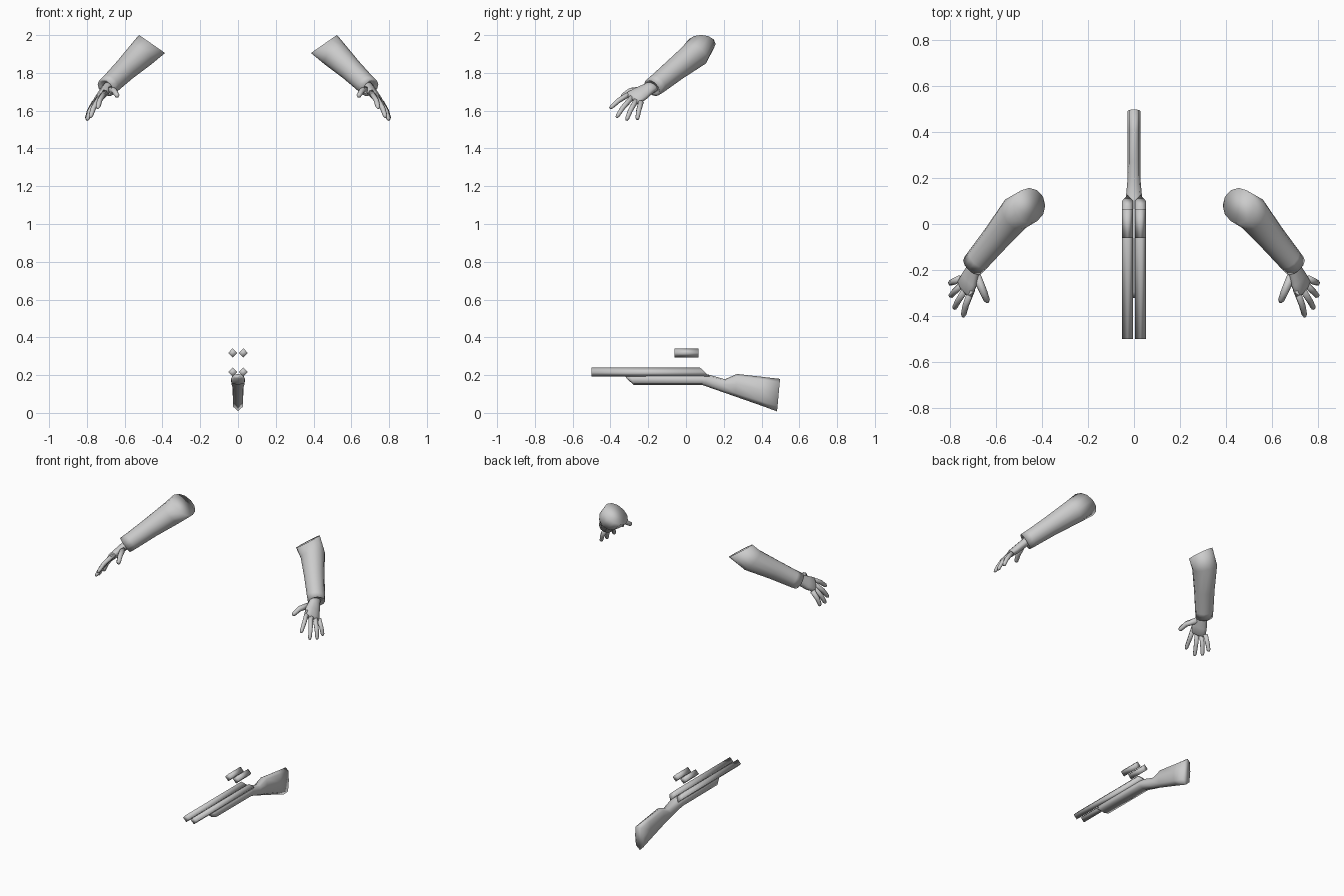
import bpy, bmesh, math
from mathutils import Vector as V

if "Cube" in bpy.data.objects:
    bpy.data.objects.remove(bpy.data.objects["Cube"])

grey = bpy.data.materials.new("plain grey")
grey.diffuse_color = (0.6, 0.6, 0.6, 1)
grey.use_nodes = True
grey.node_tree.nodes["Principled BSDF"].inputs["Base Color"].default_value = grey.diffuse_color


def loft(name, rings):
    """Skin a list of equal-length point rings, closed at both ends."""
    bm = bmesh.new()
    loops = [[bm.verts.new(p) for p in r] for r in rings]
    n = len(loops[0])
    for a, b in zip(loops, loops[1:]):
        for i in range(n):
            j = (i + 1) % n
            bm.faces.new((a[i], a[j], b[j], b[i]))
    bm.faces.new(loops[0])
    bm.faces.new(loops[-1])
    bmesh.ops.recalc_face_normals(bm, faces=bm.faces)
    me = bpy.data.meshes.new(name)
    bm.to_mesh(me)
    bm.free()
    me.materials.append(grey)
    me.shade_smooth()
    ob = bpy.data.objects.new(name, me)
    bpy.context.collection.objects.link(ob)
    return ob


def ring(centre, normal, side, ru, rv, sides, flip):
    """Ellipse round centre; ru along side, rv across it."""
    n = V(normal).normalized()
    u = V(side) - n * V(side).dot(n)
    u.normalize()
    v = n.cross(u)
    pts = []
    for i in range(sides):
        a = 2 * math.pi * i / sides
        p = V(centre) + u * ru * math.cos(a) + v * rv * math.sin(a)
        pts.append((p.x * flip, p.y, p.z))
    return pts


# ---- Gun: stock and fore-end in one skin ----
HALF = [(0, 1), (.75, .9), (1, .55), (.95, .15), (0, 0)]
SECTION = HALF + [(-x, t) for x, t in HALF[3:0:-1]]
# top y, top z, bottom y, bottom z, half width
BODY = [(-.322, .195, -.316, .183, .020), (-.295, .206, -.276, .148, .036),
        (.09, .206, .085, .148, .037), (.115, .204, .10, .143, .036),
        (.206, .178, .18, .115, .028), (.27, .206, .26, .087, .028),
        (.41, .19, .40, .038, .028), (.498, .180, .482, .008, .028)]
loft("stock", [[(x * w, yb + (yt - yb) * t, zb + (zt - zb) * t) for x, t in SECTION]
               for yt, zt, yb, zb, w in BODY])


# ---- Twin four-sided barrels with sloped rear, and two loose shells ----
def diamond(x, y, z, r, slope=0):
    return [(x, y - slope, z + r), (x + r, y, z), (x, y + slope, z - r), (x - r, y, z)]


for s, side in ((-1, "left"), (1, "right")):
    x = s * .028
    loft(side + "_barrel", [diamond(x, -.5, .216, .024), diamond(x, .1, .216, .024, .026)])
    loft(side + "_shell", [diamond(x, -.06, .318, .024), diamond(x, .066, .318, .024)])

# ---- Arms: centre, direction, radius along y, radius across ----
SLEEVE = [((-.455, .08, 1.953), (-.57, 0, -.82), .077, .084),
          ((-.515, .045, 1.895), (-.6, -.4, -.68), .077, .075),
          ((-.60, -.06, 1.815), (-.55, -.6, -.53), .062, .061),
          ((-.675, -.15, 1.742), (-.55, -.6, -.53), .055, .054),
          ((-.70, -.18, 1.72), (-.55, -.6, -.53), .052, .052),
          ((-.695, -.173, 1.725), (-.55, -.6, -.53), .038, .038)]
# Palm: centre, half width, half thickness
PALM = [((-.683, -.165, 1.735), .036, .027), ((-.698, -.20, 1.715), .037, .026),
        ((-.715, -.24, 1.69), .050, .025), ((-.735, -.28, 1.667), .054, .021),
        ((-.739, -.289, 1.661), .046, .012)]
# Fingers: knuckle, middle joint, tip
FINGERS = {"index": ((-.706, -.285, 1.697), (-.732, -.355, 1.655), (-.743, -.403, 1.612)),
           "middle": ((-.73, -.28, 1.677), (-.765, -.335, 1.615), (-.782, -.368, 1.564)),
           "ring": ((-.747, -.262, 1.658), (-.782, -.295, 1.60), (-.799, -.315, 1.549)),
           "little": ((-.757, -.238, 1.647), (-.786, -.251, 1.598), (-.801, -.258, 1.553)),
           "thumb": ((-.685, -.225, 1.712), (-.655, -.295, 1.705), (-.637, -.340, 1.675))}
ACROSS = (-.56, .62, -.56)   # from index side to little-finger side

for flip, side in ((1, "left"), (-1, "right")):
    loft(side + "_sleeve", [ring(c, n, (0, 1, 0), a, b, 12, flip) for c, n, a, b in SLEEVE])
    loft(side + "_palm", [ring(c, (-.42, -.75, -.5), ACROSS, a, b, 10, flip)
                          for c, a, b in PALM])
    for name, (a, b, c) in FINGERS.items():
        a, b, c = V(a), V(b), V(c)
        r = .019 if name == "thumb" else .016
        path = [(a, b - a, r), (b, c - a, r * .9), (b.lerp(c, .8), c - b, r * .75),
                (c, c - b, r * .4)]
        loft(f"{side}_{name}_finger", [ring(p, d, ACROSS, q, q, 6, flip) for p, d, q in path])
